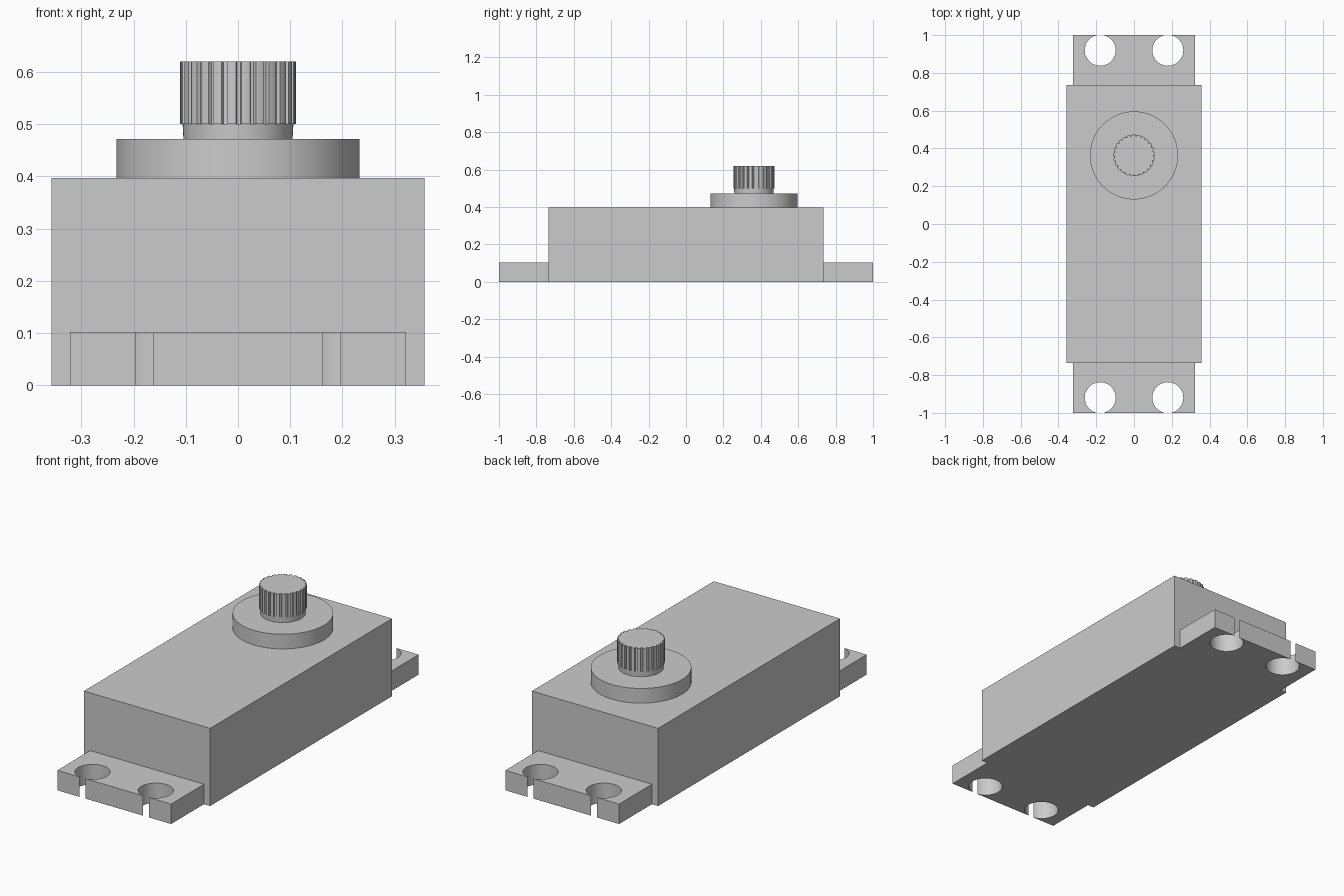
import bpy
import bmesh
from math import sin, cos, acos, pi, tau

cube = bpy.data.objects.get("Cube")
if cube:
    bpy.data.objects.remove(cube, do_unlink=True)

# Single plain grey plastic
grey = bpy.data.materials.new("plain grey")
grey.use_nodes = True
colour = (0.6, 0.6, 0.6, 1)
grey.diffuse_color = colour
grey.node_tree.nodes["Principled BSDF"].inputs["Base Color"].default_value = colour


def prism(name, outline, z0, z1, centre_y=0.0, bottom_scale=1.0):
    """Extrude a closed xy outline from z0 to z1."""
    bm = bmesh.new()
    low = [bm.verts.new((x * bottom_scale, y * bottom_scale, z0)) for x, y in outline]
    high = [bm.verts.new((x, y, z1)) for x, y in outline]
    bm.faces.new(low)
    bm.faces.new(high)
    n = len(outline)
    for i in range(n):
        j = (i + 1) % n
        bm.faces.new((low[i], low[j], high[j], high[i]))
    bmesh.ops.recalc_face_normals(bm, faces=bm.faces)
    mesh = bpy.data.meshes.new(name)
    bm.to_mesh(mesh)
    bm.free()
    mesh.materials.append(grey)
    obj = bpy.data.objects.new(name, mesh)
    obj.location.y = centre_y
    bpy.context.collection.objects.link(obj)
    bpy.ops.object.select_all(action='DESELECT')
    obj.select_set(True)
    bpy.context.view_layer.objects.active = obj
    bpy.ops.object.shade_smooth_by_angle(angle=pi / 6)
    return obj


def circle(radius, steps=64):
    return [(radius * cos(tau * i / steps), radius * sin(tau * i / steps))
            for i in range(steps)]


# Main housing
W, L, H = 0.357, 0.735, 0.397
prism("housing", [(-W, -L), (W, -L), (W, L), (-W, L)], 0, H)

# Mounting ears: round screw holes that break through the end as narrow slots
EAR_W, EAR_H, HOLE_R, HOLE_X, SLOT = 0.322, 0.102, 0.082, 0.179, 0.0165
start = acos(SLOT / HOLE_R)
hole_y = 1 - HOLE_R * sin(start)
ear = [(-EAR_W, L), (EAR_W, L), (EAR_W, 1)]
for cx in (HOLE_X, -HOLE_X):
    for i in range(41):
        a = start - (pi + 2 * start) * i / 40
        ear.append((cx + HOLE_R * cos(a), hole_y + HOLE_R * sin(a)))
ear.append((-EAR_W, 1))
for name, side in (("front_ear", -1), ("back_ear", 1)):
    prism(name, [(x, side * y) for x, y in ear], 0, EAR_H)

# Output boss, neck and splined shaft
SHAFT_Y, BOSS_TOP, NECK_TOP, SHAFT_TOP = 0.363, 0.472, 0.5, 0.62
prism("boss", circle(0.233), H, BOSS_TOP, SHAFT_Y)
prism("shaft_neck", circle(0.106), BOSS_TOP, NECK_TOP, SHAFT_Y, 0.985)

TEETH = 25
spline = []
for i in range(TEETH):
    for part, r in ((0, 0.11), (0.3, 0.111), (0.6, 0.11), (0.68, 0.103), (0.92, 0.103)):
        a = tau * (i + part) / TEETH
        spline.append((r * cos(a), r * sin(a)))
prism("splined_shaft", spline, NECK_TOP, SHAFT_TOP, SHAFT_Y)
